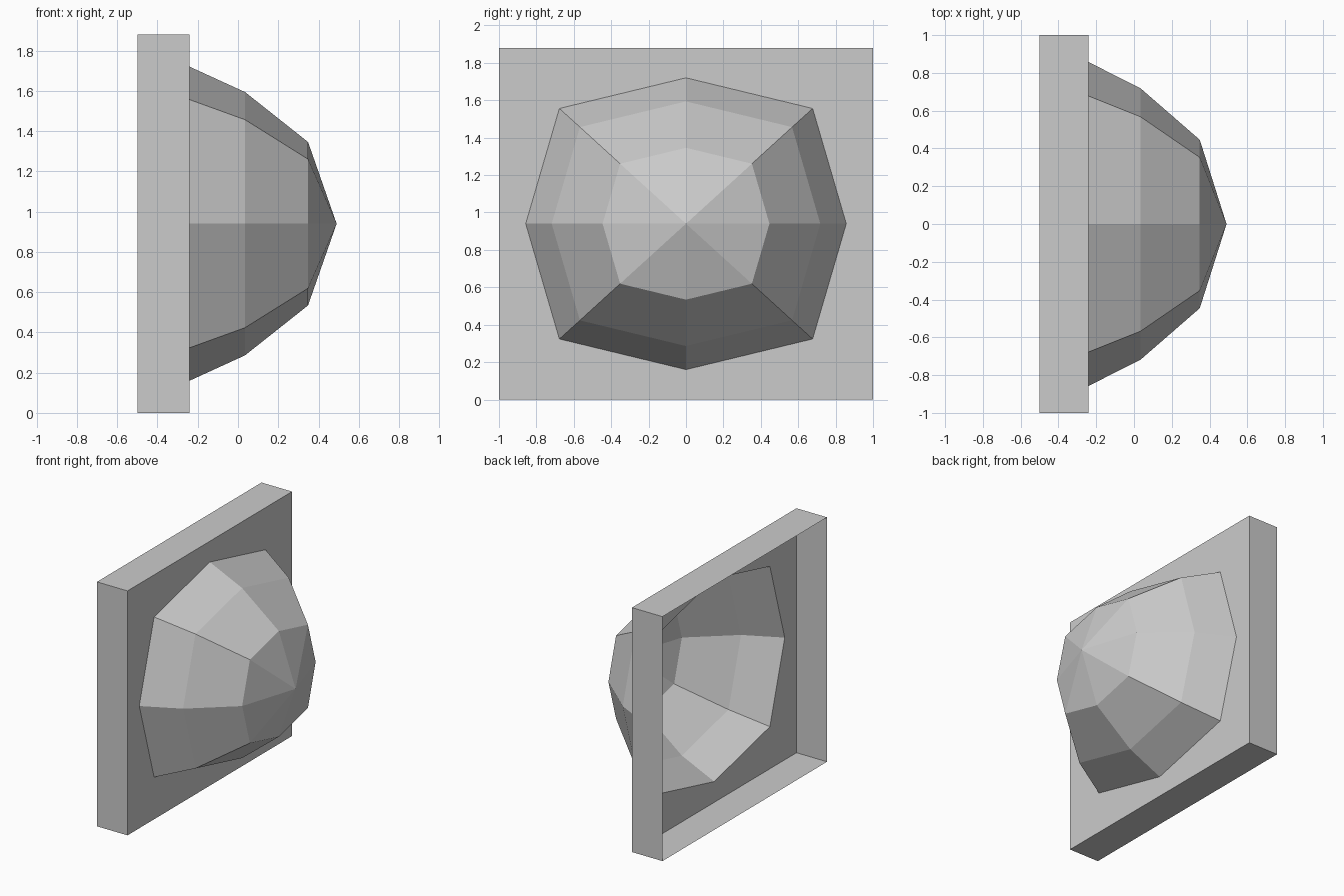
import bpy
import bmesh
from math import cos, sin, pi

cube = bpy.data.objects.get("Cube")
if cube:
    bpy.data.objects.remove(cube, do_unlink=True)

grey = bpy.data.materials.new("plain_grey")
grey.use_nodes = True
COLOUR = (0.6, 0.6, 0.6, 1)
grey.diffuse_color = COLOUR
grey.node_tree.nodes["Principled BSDF"].inputs["Base Color"].default_value = COLOUR

MID_Z = 0.94
BACK_X, FACE_X = -0.5, -0.24
DIAGONAL = 0.79     # corner reach of the dome's eight-sided section


def ring(bm, x, half_y, half_z, diagonal):
    """Eight points around the x axis; odd points lie on the diagonals."""
    points = []
    for i in range(8):
        a = i * pi / 4
        k = diagonal * 2 ** 0.5 if i % 2 else 1
        points.append(bm.verts.new((x, half_y * k * cos(a), MID_Z + half_z * k * sin(a))))
    return points


def bridge(bm, a, b):
    for i in range(8):
        j = (i + 1) % 8
        bm.faces.new((a[i], a[j], b[j], b[i]))


def finish(bm, name):
    mesh = bpy.data.meshes.new(name)
    bm.to_mesh(mesh)
    bm.free()
    mesh.materials.append(grey)
    obj = bpy.data.objects.new(name, mesh)
    bpy.context.collection.objects.link(obj)


# Wall panel: thin sides, open back, face with an eight-sided opening
bm = bmesh.new()
back = ring(bm, BACK_X, 1, MID_Z, 1)
rim = ring(bm, FACE_X, 1, MID_Z, 1)
opening = ring(bm, FACE_X, 0.857, 0.78, DIAGONAL)
bridge(bm, back, rim)
bridge(bm, rim, opening)
finish(bm, "wall_panel")

# Hollow faceted dome
bm = bmesh.new()
rings = [ring(bm, x, y, z, DIAGONAL) for x, y, z in
         ((FACE_X, 0.857, 0.78), (0.035, 0.718, 0.654), (0.348, 0.446, 0.406))]
for a, b in zip(rings, rings[1:]):
    bridge(bm, a, b)
tip = bm.verts.new((0.49, 0, MID_Z))
for i in range(8):
    bm.faces.new((rings[-1][i], rings[-1][(i + 1) % 8], tip))
finish(bm, "dome")
